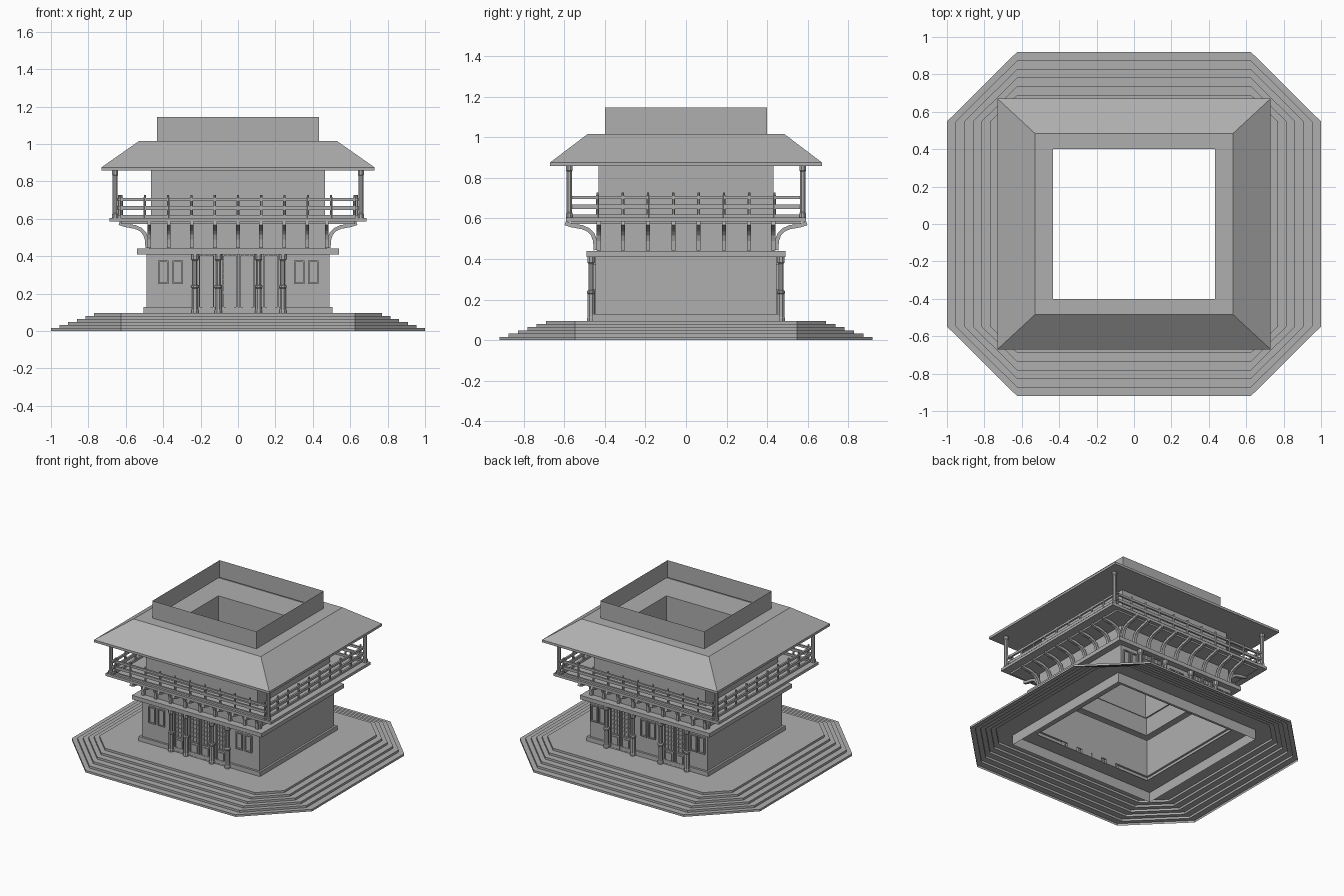
import bpy, bmesh, math
from mathutils import Vector

if "Cube" in bpy.data.objects:
    bpy.data.objects.remove(bpy.data.objects["Cube"])

GREY = bpy.data.materials.new("stone_grey")
GREY.diffuse_color = (.43, .43, .43, 1)
GREY.use_nodes = True
GREY.node_tree.nodes["Principled BSDF"].inputs["Base Color"].default_value = GREY.diffuse_color


def finish(name, bm):
    bmesh.ops.recalc_face_normals(bm, faces=bm.faces)
    me = bpy.data.meshes.new(name)
    bm.to_mesh(me)
    bm.free()
    me.materials.append(GREY)
    ob = bpy.data.objects.new(name, me)
    bpy.context.collection.objects.link(ob)
    return ob


def loft(name, loops, closed=False):
    """Skin a list of equal-length point loops."""
    bm = bmesh.new()
    rings = [[bm.verts.new(p) for p in lp] for lp in loops]
    pairs = list(zip(rings, rings[1:])) + ([(rings[-1], rings[0])] if closed else [])
    for a, b in pairs:
        for i in range(len(a)):
            j = (i + 1) % len(a)
            bm.faces.new((a[i], a[j], b[j], b[i]))
    return finish(name, bm)


def rect(hx, hy, z):
    return [(-hx, -hy, z), (hx, -hy, z), (hx, hy, z), (-hx, hy, z)]


def box(bm, x0, x1, y0, y1, z0, z1):
    v = [bm.verts.new(p) for z in (z0, z1) for p in
         ((x0, y0, z), (x1, y0, z), (x1, y1, z), (x0, y1, z))]
    for f in ((3, 2, 1, 0), (4, 5, 6, 7), (0, 1, 5, 4), (1, 2, 6, 5), (2, 3, 7, 6), (3, 0, 4, 7)):
        bm.faces.new([v[i] for i in f])


def pole(bm, x, y, profile, n=8):
    """Turned post from (radius, z) pairs."""
    rings = [[bm.verts.new((x + r * math.cos(2 * math.pi * (i + .5) / n),
                            y + r * math.sin(2 * math.pi * (i + .5) / n), z)) for i in range(n)]
             for r, z in profile]
    for a, b in zip(rings, rings[1:]):
        for i in range(n):
            j = (i + 1) % n
            bm.faces.new((a[i], a[j], b[j], b[i]))
    bm.faces.new(rings[0][::-1])
    bm.faces.new(rings[-1])


# stepped octagonal platform, open underneath
def octagon(d, z):
    hx, hy, cx, cy = 1.0 - d, 0.92 - d, 0.625, 0.548
    return [(-cx, -hy, z), (cx, -hy, z), (hx, -cy, z), (hx, cy, z),
            (cx, hy, z), (-cx, hy, z), (-hx, cy, z), (-hx, -cy, z)]


STEP, TOP = 0.046, 0.095
loops = []
for i in range(6):
    loops += [octagon(i * STEP, i * TOP / 6), octagon(i * STEP, (i + 1) * TOP / 6)]
loft("stepped_platform", loops)
bm = bmesh.new()
outer = [bm.verts.new(p) for p in loops[-1]]
hole = [bm.verts.new(p) for p in rect(0.49, 0.445, TOP)]
for k in range(4):
    a, b, c = outer[2 * k], outer[2 * k + 1], outer[(2 * k + 2) % 8]
    h0, h1 = hole[k], hole[(k + 1) % 4]
    bm.faces.new((a, b, h1, h0))
    bm.faces.new((b, c, h1))
finish("platform_top", bm)
loft("platform_inner_skirt", [rect(0.61, 0.56, 0.02), rect(0.61, 0.56, TOP)])

# hollow walls and cornice
loft("lower_walls", [rect(*p) for p in (
    (.505, .46, TOP), (.505, .46, .128), (.49, .445, .128), (.49, .445, .41), (.54, .49, .41),
    (.54, .49, .44), (.475, .435, .44), (.475, .435, .583))])
loft("balcony_floor", [rect(*p) for p in (
    (.465, .43, .573), (.625, .565, .573), (.625, .565, .585), (.688, .592, .585),
    (.688, .592, .605), (.465, .43, .605))], closed=True)

# upper wall, soffit, hipped roof and open parapet
loft("upper_walls_and_roof", [rect(*p) for p in (
    (.465, .43, .605), (.465, .43, .857), (.73, .67, .857), (.73, .67, .875),
    (.53, .485, 1.015), (.433, .40, 1.015), (.433, .40, 1.145))])

# tall corner columns on the balcony
bm = bmesh.new()
for sx in (-1, 1):
    for sy in (-1, 1):
        pole(bm, sx * .657, sy * .575, [(.018, .605), (.018, .625), (.014, .63),
                                        (.014, .83), (.018, .835), (.018, .857)])
finish("balcony_columns", bm)

# railing
RX, RY = .635, .568
bm = bmesh.new()
for s in (-1, 1):
    for z, h in ((.703, .008), (.657, .010), (.612, .007)):
        box(bm, -RX - .02, RX + .02, s * RY - .007, s * RY + .007, z - h, z + h)
        box(bm, s * RX - .007, s * RX + .007, -RY - .02, RY + .02, z - h, z + h)
    post = [(.008, .605), (.008, .712), (.006, .716), (.006, .728)]
    for i in range(-5, 6):
        pole(bm, i * .1245, s * RY, post)
    for i in range(-4, 4):
        pole(bm, s * RX, (i + .5) * .1245, post)
finish("balcony_railing", bm)

# curved brackets carrying the balcony
PATH = [(.0, .443), (.003, .49), (.014, .520), (.034, .542), (.065, .556), (.12, .566), (.15, .576)]


def bracket(bm, origin, out):
    side = Vector((-out.y, out.x, 0)) * .010
    rings = []
    for i, (d, z) in enumerate(PATH):
        a, b = PATH[max(i - 1, 0)], PATH[min(i + 1, len(PATH) - 1)]
        t = Vector((b[0] - a[0], b[1] - a[1])).normalized() * .010
        ring = []
        for s, n in ((-1, -1), (1, -1), (1, 1), (-1, 1)):
            ring.append(bm.verts.new(origin + side * s + out * (d + n * t.y)
                                     + Vector((0, 0, z - n * t.x))))
        rings.append(ring)
    for a, b in zip(rings, rings[1:]):
        for i in range(4):
            j = (i + 1) % 4
            bm.faces.new((a[i], a[j], b[j], b[i]))
    bm.faces.new(rings[0])
    bm.faces.new(rings[-1])


bm = bmesh.new()
for s in (-1, 1):
    for i in range(-4, 5):
        x = max(-.475, min(.475, i * .1235))
        bracket(bm, Vector((x, s * .445, 0)), Vector((0, s, 0)))
    for i in range(-4, 4):
        y = max(-.43, min(.43, (i + .5) * .1245))
        bracket(bm, Vector((s * .485, y, 0)), Vector((s, 0, 0)))
finish("balcony_brackets", bm)


# facade details; s = -1 front, +1 back
def slab(bm, s, x0, x1, d0, d1, z0, z1):
    ya, yb = sorted((s * (.445 + d0), s * (.445 + d1)))
    box(bm, x0, x1, ya, yb, z0, z1)


def frame(bm, s, x0, x1, z0, z1, w, d):
    slab(bm, s, x0, x0 + w, 0, d, z0, z1)
    slab(bm, s, x1 - w, x1, 0, d, z0, z1)
    slab(bm, s, x0 + w, x1 - w, 0, d, z0, z0 + w)
    slab(bm, s, x0 + w, x1 - w, 0, d, z1 - w, z1)


def window(bm, s, c):
    frame(bm, s, c - .028, c + .028, .25, .376, .008, .014)
    slab(bm, s, c - .02, c + .02, 0, .004, .258, .368)


def door(bm, s, c, w=.082):
    x0, x1 = c - w / 2, c + w / 2
    slab(bm, s, x0, x1, 0, .006, TOP, .408)
    frame(bm, s, x0, x1, TOP, .408, .007, .016)
    slab(bm, s, x0 + .009, x1 - .009, .006, .014, .2, .21)
    slab(bm, s, x0 + .02, x1 - .02, .006, .012, .12, .185)
    for k in (-1, 1):
        slab(bm, s, c + k * w / 6 - .002, c + k * w / 6 + .002, .006, .012, .21, .4)
    for k in range(1, 6):
        z = .21 + k * .032
        slab(bm, s, x0 + .009, x1 - .009, .006, .011, z - .002, z + .002)


layout = {-1: ((-.399, -.323, .327, .403), (-.168, -.042, .048, .177), (-.23, -.105, .11, .24)),
          1: ((-.445, -.38, -.034, .034, .38, .445), (-.27, -.18, .18, .27),
              (-.335, -.115, .115, .335))}
COLUMN = [(.021, TOP), (.021, .11), (.018, .115), (.018, .228), (.022, .232), (.022, .242),
          (.013, .247), (.013, .375), (.020, .382), (.020, .41)]
for s, label in ((-1, "front"), (1, "back")):
    wins, doors, cols = layout[s]
    bw, bd, bc = bmesh.new(), bmesh.new(), bmesh.new()
    for c in wins:
        window(bw, s, c)
    for c in doors:
        door(bd, s, c)
    for c in cols:
        pole(bc, c, s * .468, COLUMN)
    finish(label + "_windows", bw)
    finish(label + "_doors", bd)
    finish(label + "_door_columns", bc)
